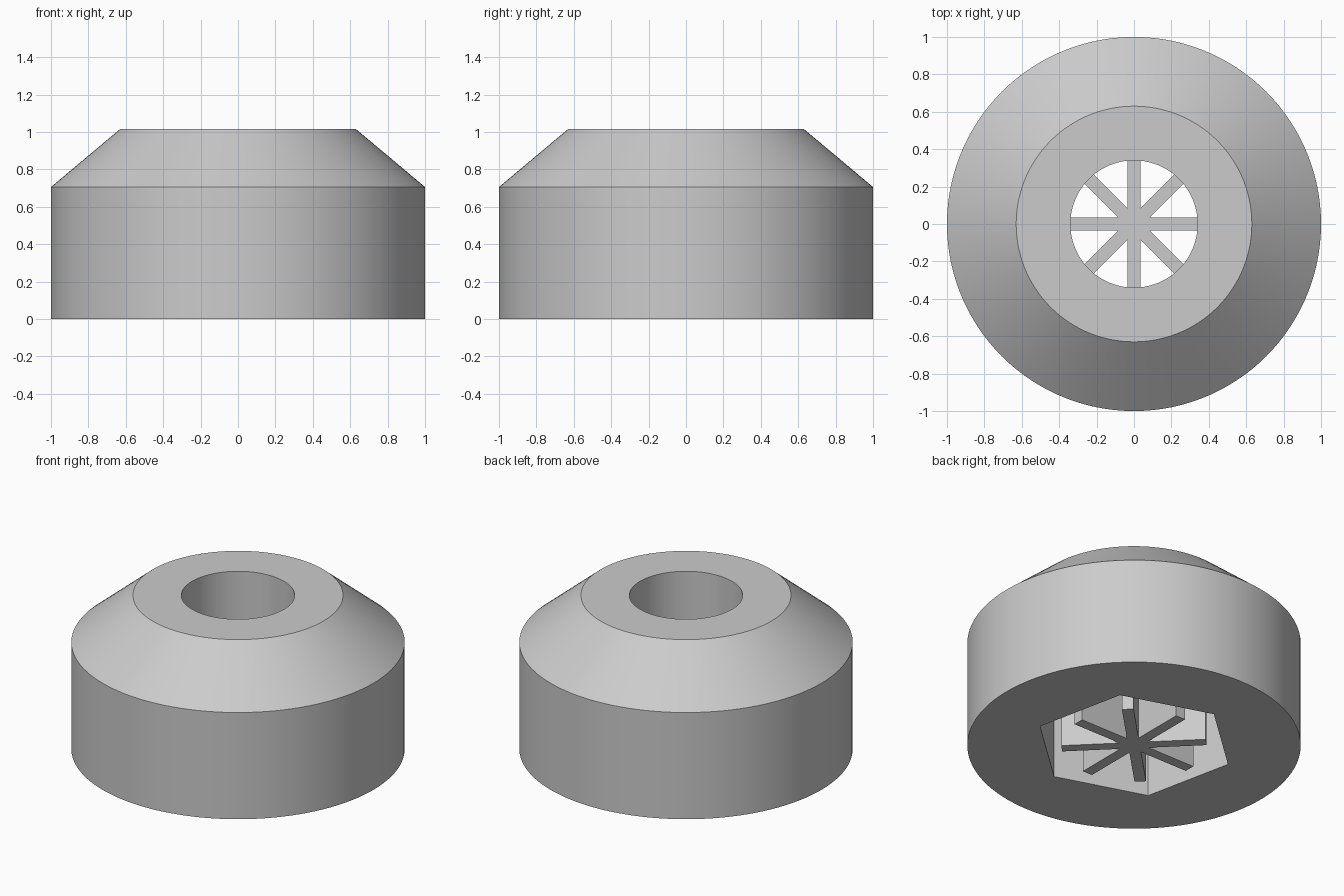
import bpy
import bmesh
from math import cos, radians
from mathutils import Matrix, Vector

HEIGHT = 1.016
RECESS = 0.5       # depth of the hexagonal pocket
SEGMENTS = 120
HEX_TURN = 42      # direction of one pocket corner, in degrees

old = bpy.data.objects.get("Cube")
if old:
    bpy.data.objects.remove(old, do_unlink=True)

# Material
grey = bpy.data.materials.new("light_grey")
grey.use_nodes = True
colour = (0.6, 0.6, 0.6, 1)
grey.diffuse_color = colour
grey.node_tree.nodes["Principled BSDF"].inputs["Base Color"].default_value = colour


def finish(bm, name):
    bmesh.ops.recalc_face_normals(bm, faces=bm.faces)
    mesh = bpy.data.meshes.new(name)
    bm.to_mesh(mesh)
    bm.free()
    mesh.materials.append(grey)
    obj = bpy.data.objects.new(name, mesh)
    bpy.context.collection.objects.link(obj)
    return obj


def round_radius(radius):
    return lambda angle: radius


def hex_radius(angle, corner=0.608):
    offset = (angle - HEX_TURN) % 60 - 30
    return corner * cos(radians(30)) / cos(radians(offset))


# Body: closed loop of rings, outside up, down the bore, out to the pocket
rings = [
    (round_radius(1), 0),
    (round_radius(1), 0.706),
    (round_radius(0.63), HEIGHT),
    (round_radius(0.34), HEIGHT),
    (round_radius(0.34), RECESS),
    (hex_radius, RECESS),
    (hex_radius, 0),
]
bm = bmesh.new()
loops = []
for radius, z in rings:
    loop = []
    for i in range(SEGMENTS):
        angle = 360 * i / SEGMENTS
        point = Matrix.Rotation(radians(angle), 3, 'Z') @ Vector((radius(angle), 0, z))
        loop.append(bm.verts.new(point))
    loops.append(loop)
for k, low in enumerate(loops):
    high = loops[(k + 1) % len(loops)]
    for i in range(SEGMENTS):
        j = (i + 1) % SEGMENTS
        bm.faces.new((low[i], low[j], high[j], high[i]))
body = finish(bm, "body")
bpy.ops.object.select_all(action='DESELECT')
body.select_set(True)
bpy.context.view_layer.objects.active = body
bpy.ops.object.shade_smooth_by_angle(angle=radians(30))

# Support fins: four crossing upright plates under the pocket ceiling
bm = bmesh.new()
for k in range(4):
    place = (Matrix.Rotation(radians(45 * k), 4, 'Z')
             @ Matrix.Translation((0, 0, RECESS / 2))
             @ Matrix.Diagonal((0.87, 0.07, RECESS, 1)))
    bmesh.ops.create_cube(bm, size=1, matrix=place)
finish(bm, "support_fins")
